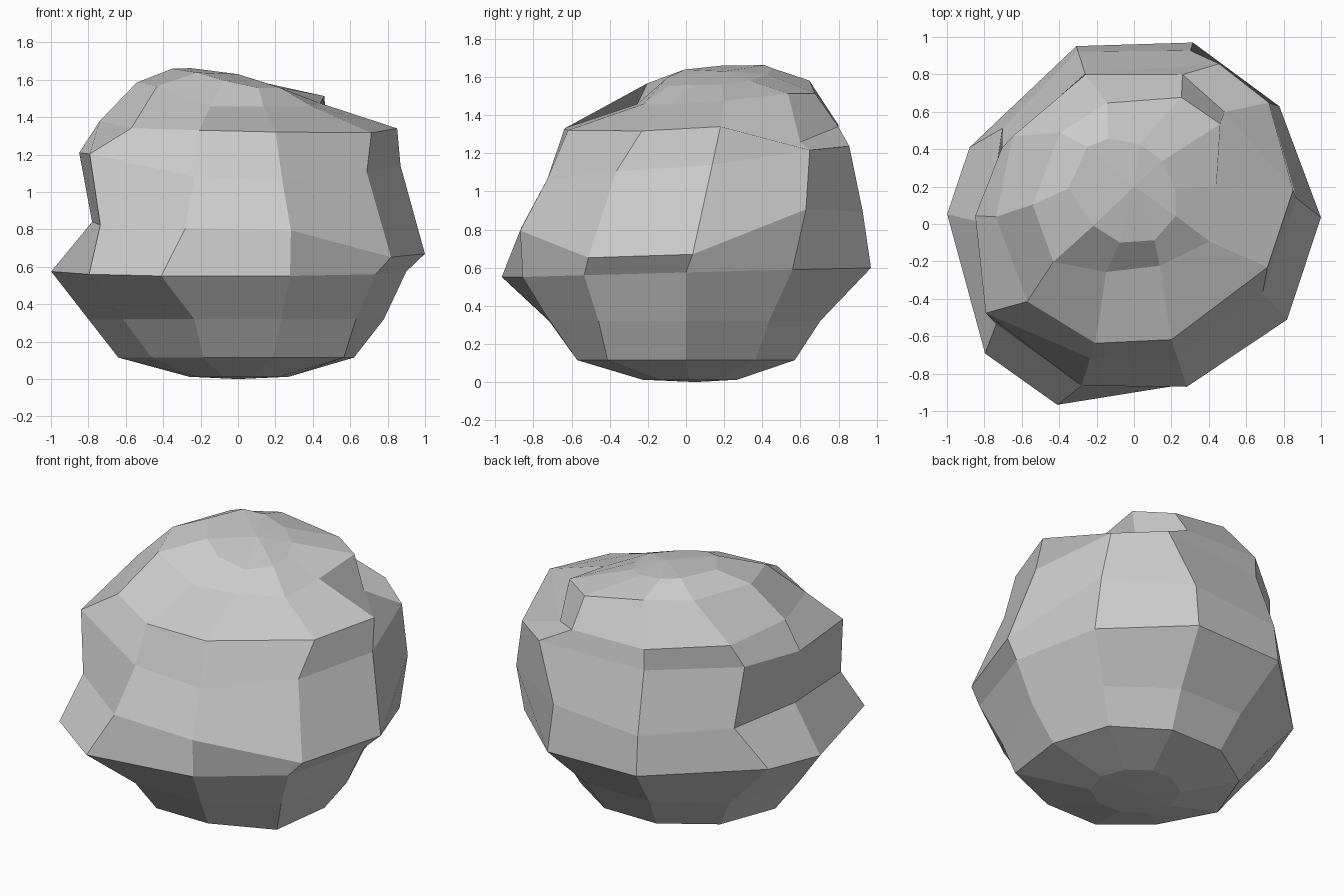
import bpy, bmesh
from math import sin, cos, radians

SEG = 10

# Rings from top to bottom: centre x, centre y, height, tilt in x, tilt in y, radius per segment
rings = [
    (-.05, .19, 1.61, -.05, .02, (.27, .25, .25, .28, .30, .30, .26, .29, .32, .31)),
    (0, .2, 1.52, -.045, .05, (.44, .57, .54, .47, .49, .55, .59, .48, .445, .50)),
    (0, 0, 1.335, -.015, .01, (.87, .77, .84, .84, .80, .74, .705, .67, .65, .75)),
    (0, 0, 1.14, -.03, .07, (.88, .97, .97, .845, .815, .85, .925, .755, .765, .78)),
    (0, 0, .82, -.02, .02, (1.0, 1.0, .975, .97, .87, .78, .91, .91, .915, .965)),
    (0, 0, .575, 0, .025, (.90, .95, 1.02, 1.0, .97, 1.0, 1.055, 1.05, .90, .91)),
    (0, 0, .32, 0, 0, (.78, .74, .74, .74, .78, .80, .76, .755, .75, .78)),
    (0, 0, .115, 0, 0, (.62, .62, .60, .60, .62, .64, .57, .60, .60, .70)),
    (0, .02, .012, 0, 0, (.27, .26, .26, .26, .26, .26, .26, .26, .26, .27)),
]

# Local irregularities: (ring, segment) -> turn in degrees, shift in height
dents = {
    (0, 4): (-12, 0), (0, 6): (14, 0), (0, 7): (13, -.01), (0, 8): (12, -.02), (0, 9): (8, 0),
    (1, 2): (-10, -.04), (1, 5): (10, .02), (1, 6): (7, .04), (1, 7): (0, -.03),
    (2, 0): (12, .02), (2, 1): (15, -.07), (2, 5): (-3, .03), (2, 9): (18, 0),
    (3, 0): (9, .03), (3, 1): (6, .06), (3, 2): (-10, .04), (3, 4): (6, 0),
    (3, 5): (-3, .04), (3, 6): (-5, .08), (3, 9): (8, .03),
    (4, 0): (2, -.13), (4, 1): (3, .09), (4, 2): (0, .06), (4, 9): (4, -.14),
    (5, 4): (11, 0), (5, 5): (-3, 0), (5, 6): (5, 0), (5, 7): (-5, 0),
}

# Faceted boulder
bm = bmesh.new()
loops = []
for i, (cx, cy, z, tx, ty, radii) in enumerate(rings):
    loop = []
    for j, r in enumerate(radii):
        turn, lift = dents.get((i, j), (0, 0))
        a0 = radians(j * 360 / SEG)
        a = a0 + radians(turn)
        loop.append(bm.verts.new((cx + r * cos(a), cy + r * sin(a),
                                  z + tx * cos(a0) + ty * sin(a0) + lift)))
    loops.append(loop)
top = bm.verts.new((0, .2, 1.63))
base = bm.verts.new((0, .05, 0))
for j in range(SEG):
    k = (j + 1) % SEG
    bm.faces.new((top, loops[0][j], loops[0][k]))
    bm.faces.new((base, loops[-1][k], loops[-1][j]))
    for up, low in zip(loops, loops[1:]):
        bm.faces.new((up[j], low[j], low[k], up[k]))
bmesh.ops.recalc_face_normals(bm, faces=bm.faces)
mesh = bpy.data.meshes.new("boulder")
bm.to_mesh(mesh)
bm.free()
bpy.context.collection.objects.link(bpy.data.objects.new("boulder", mesh))
